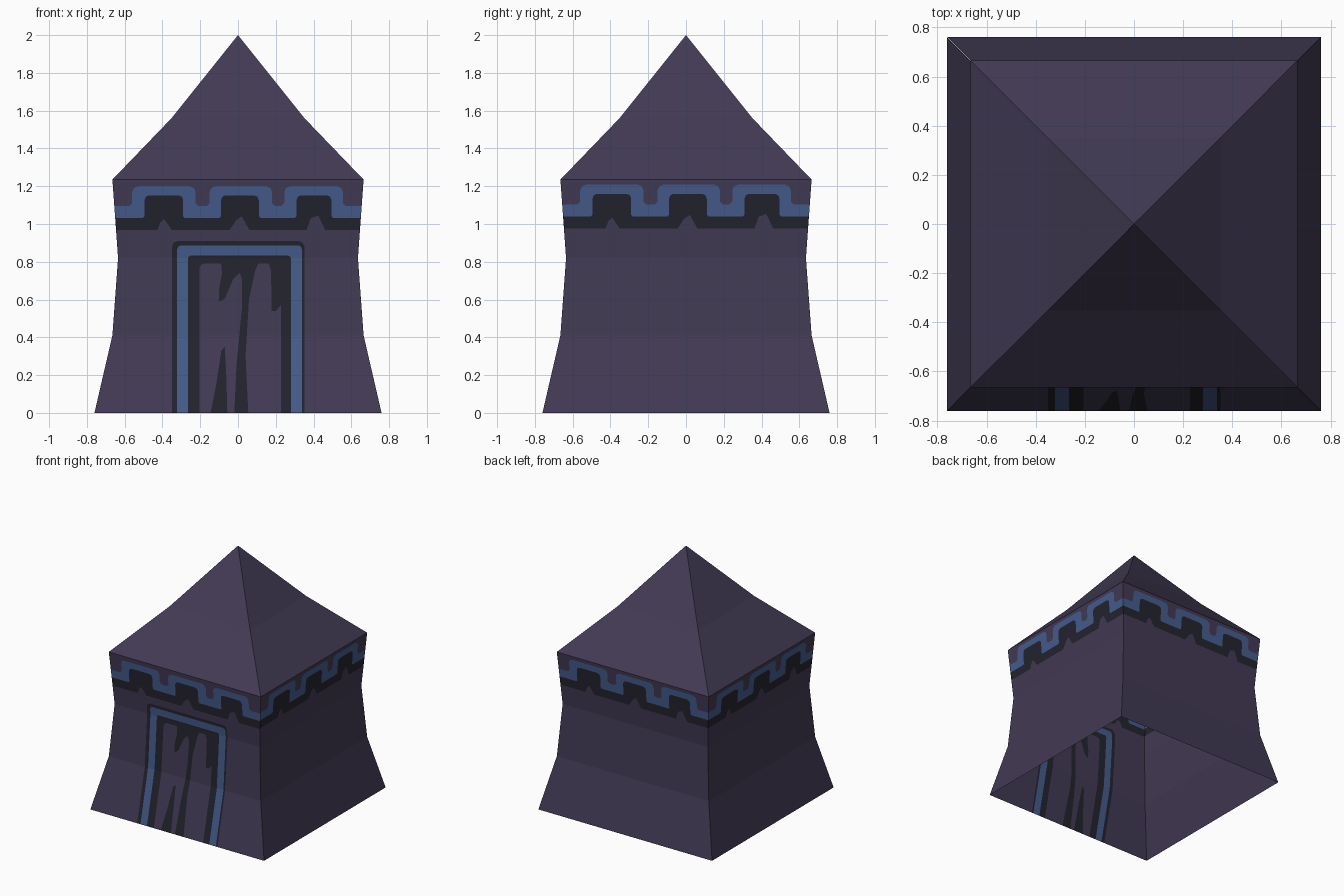
import bpy, bmesh, math
from mathutils import Vector, Matrix

if "Cube" in bpy.data.objects:
    bpy.data.objects.remove(bpy.data.objects["Cube"])


def material(name, r, g, b):
    lin = [((c / 255 + 0.055) / 1.055) ** 2.4 for c in (r, g, b)]
    m = bpy.data.materials.new(name)
    m.diffuse_color = (*lin, 1)
    m.use_nodes = True
    m.node_tree.nodes["Principled BSDF"].inputs["Base Color"].default_value = m.diffuse_color
    return m


MATS = [material("dusky purple", 66, 58, 84),
        material("near black", 35, 35, 45),
        material("slate blue", 68, 92, 140)]
PURPLE, DARK, BLUE = 0, 1, 2

# half-width and height of the flared square body and of the roof
BODY = [(0.76, 0), (0.665, 0.41), (0.635, 0.82), (0.665, 1.235)]
ROOF = [(0.665, 1.235), (0.352, 1.56), (0, 2.0)]


def half_width(z):
    for (w0, z0), (w1, z1) in zip(BODY, BODY[1:]):
        if z <= z1 + 1e-5:
            return w0 + (w1 - w0) * (z - z0) / (z1 - z0)
    return BODY[-1][0]


def finish(bm, name):
    me = bpy.data.meshes.new(name)
    bm.to_mesh(me)
    bm.free()
    for m in MATS:
        me.materials.append(m)
    bpy.context.collection.objects.link(bpy.data.objects.new(name, me))


def inside(u, z, poly):
    hit = False
    for (a, b), (c, d) in zip(poly, poly[1:] + poly[:1]):
        if (b > z) != (d > z) and u < a + (c - a) * (z - b) / (d - b):
            hit = not hit
    return hit


def paint(bm, poly, mat):
    """Cut the flat wall along an outline and colour the faces inside it."""
    e = 1e-4
    for (a, b), (c, d) in zip(poly, poly[1:] + poly[:1]):
        geom = set()
        for f in bm.faces:
            us = [v.co.x for v in f.verts]
            zs = [v.co.z for v in f.verts]
            if (min(us) < max(a, c) + e and max(us) > min(a, c) - e and
                    min(zs) < max(b, d) + e and max(zs) > min(b, d) - e):
                geom.update([f, *f.edges, *f.verts])
        if geom:
            bmesh.ops.bisect_plane(bm, geom=list(geom), dist=1e-5,
                                   plane_co=(a, 0, b),
                                   plane_no=Vector((d - b, 0, a - c)).normalized())
    for f in bm.faces:
        p = f.calc_center_median()
        if inside(p.x, p.z, poly):
            f.material_index = mat


def arch(l, r, bottom, top, c):
    """Rectangle with clipped top corners."""
    return [(l, bottom), (l, top - c), (l + c * .3, top - c * .3), (l + c, top),
            (r - c, top), (r - c * .3, top - c * .3), (r, top - c), (r, bottom)]


def meander(humps, base, top, floor, c, flare):
    """Band whose upper edge steps up over each hump."""
    pts = [(-0.8, floor), (-0.8, base)]
    for l, r in humps:
        h = arch(l, r, base + flare, top, c)
        pts += [(l - flare, base)] + h + [(r + flare, base)]
    return pts + [(0.8, base), (0.8, floor)]


def paint_band(bm, dz):
    layers = [
        (meander([(-.56, -.225), (-.15, .18), (.245, .555)], 1.095, 1.2, .967, .03, .015), BLUE),
        (meander([(-.495, -.29), (-.09, .11), (.31, .495)], 1.033, 1.152, .967, .025, .008), DARK),
        ([(-.43, .96), (-.41, 1.01), (-.39, 1.025), (-.345, .96)], PURPLE),
        ([(-.05, .96), (-.01, 1.02), (.02, 1.04), (.065, .96)], PURPLE),
        ([(.36, .96), (.385, 1.03), (.425, 1.045), (.465, .96)], PURPLE)]
    for poly, mat in layers:
        paint(bm, [(u, z + dz) for u, z in poly], mat)


def paint_door(bm):
    lo = -0.05
    # frame, then the plank field
    paint(bm, arch(-.35, .352, lo, .91, .03), DARK)
    paint(bm, arch(-.322, .338, lo, .887, .02), BLUE)
    paint(bm, arch(-.265, .28, lo, .832, .015), DARK)
    paint(bm, arch(-.205, .227, lo, .792, .03), PURPLE)
    # gaps and splits between the planks
    paint(bm, [(-.09, .8), (-.085, .74), (-.102, .64), (-.1, .588), (-.07, .605),
               (-.025, .71), (.01, .742), (.022, .7), (.02, .55), (-.008, .25),
               (-.022, lo), (.057, lo), (.04, .3), (.058, .6), (.09, .75), (.11, .8)], DARK)
    paint(bm, [(-.155, lo), (-.115, .15), (-.088, .33), (-.07, .35),
               (-.062, .2), (-.055, lo)], DARK)
    paint(bm, [(.16, .8), (.175, .75), (.178, .54), (.2, .54), (.235, .58), (.235, .8)], DARK)


# four open-bottomed walls with painted detail
for i, name in enumerate(["front_wall", "right_wall", "back_wall", "left_wall"]):
    bm = bmesh.new()
    rows = [[bm.verts.new((s * w, 0, z)) for s in (-1, 1)] for w, z in BODY]
    for (a, b), (c, d) in zip(rows, rows[1:]):
        bm.faces.new((a, b, d, c))
    paint_band(bm, 0.0 if i == 0 else 0.008)
    if i == 0:
        paint_door(bm)
    for v in bm.verts:
        v.co.y = -half_width(v.co.z)
    bm.transform(Matrix.Rotation(i * math.pi / 2, 4, 'Z'))
    finish(bm, name)

# roof: square pyramid with a slight inward bend
bm = bmesh.new()
rings = [[bm.verts.new((x * w, y * w, z)) for x, y in ((-1, -1), (1, -1), (1, 1), (-1, 1))]
         for w, z in ROOF[:-1]]
tip = bm.verts.new((0, 0, ROOF[-1][1]))
for k in range(4):
    n = (k + 1) % 4
    bm.faces.new((rings[0][k], rings[0][n], rings[1][n], rings[1][k]))
    bm.faces.new((rings[1][k], rings[1][n], tip))
finish(bm, "roof")
